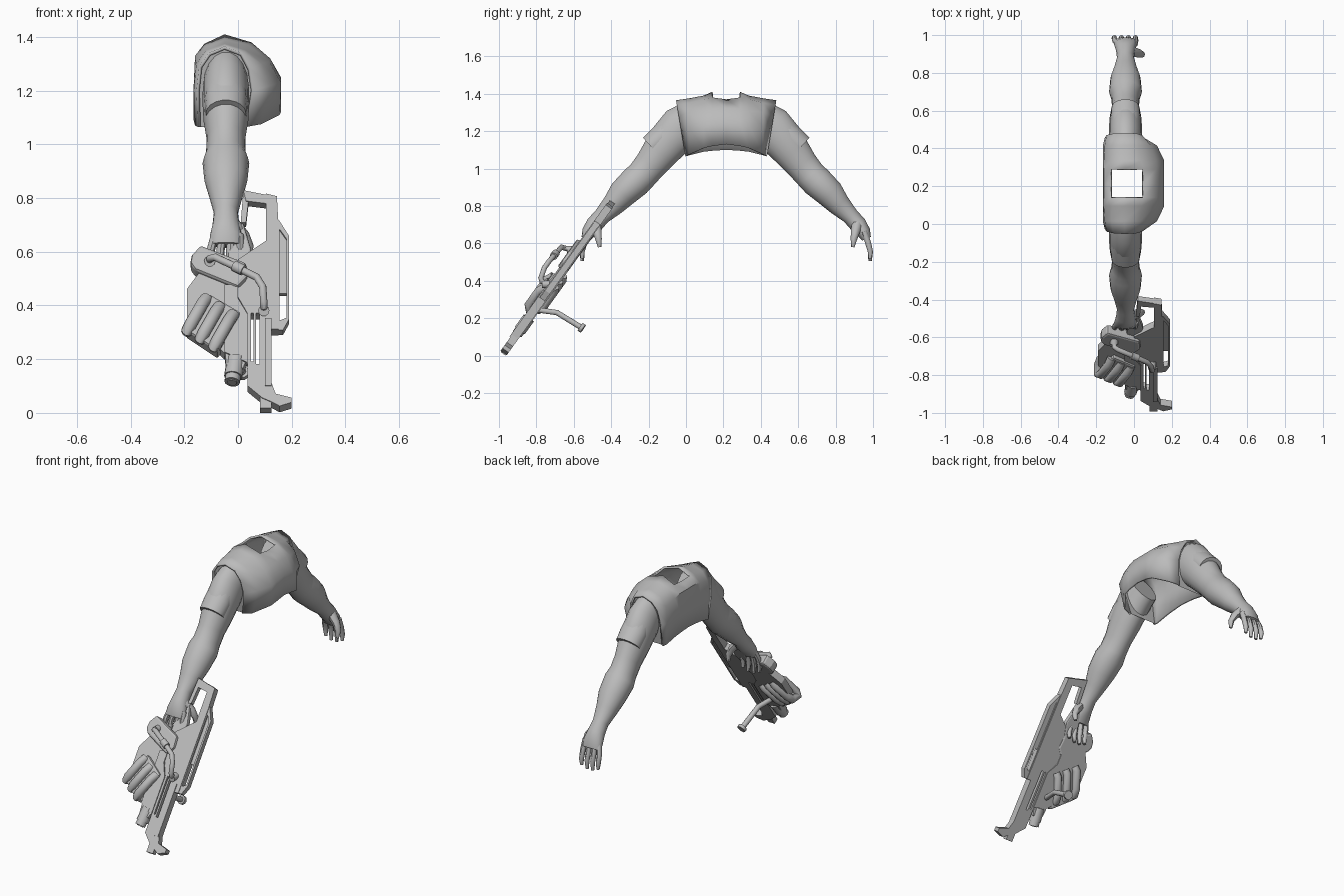
import bpy, bmesh, math
from mathutils import Vector

if "Cube" in bpy.data.objects:
    bpy.data.objects.remove(bpy.data.objects["Cube"])

grey = bpy.data.materials.new("plain_grey")
grey.use_nodes = True
grey.diffuse_color = (0.5, 0.5, 0.5, 1)
grey.node_tree.nodes["Principled BSDF"].inputs["Base Color"].default_value = (0.5, 0.5, 0.5, 1)

MID = 0.215  # mirror plane of the body along y


def make(name, verts, faces, angle=None):
    me = bpy.data.meshes.new(name)
    me.from_pydata([tuple(v) for v in verts], [], faces)
    bm = bmesh.new()
    bm.from_mesh(me)
    bmesh.ops.recalc_face_normals(bm, faces=bm.faces)
    bm.to_mesh(me)
    bm.free()
    me.materials.append(grey)
    ob = bpy.data.objects.new(name, me)
    bpy.context.scene.collection.objects.link(ob)
    if angle:
        bpy.ops.object.select_all(action='DESELECT')
        bpy.context.view_layer.objects.active = ob
        ob.select_set(True)
        bpy.ops.object.shade_smooth_by_angle(angle=math.radians(angle))
    return ob


def tube(name, path, radii, sides=12, ref=(1, 0, 0)):
    """Loft elliptical rings along a path; radii are (across, thick) pairs."""
    pts = [Vector(p) for p in path]
    a, verts, faces = Vector(ref), [], []
    for i, p in enumerate(pts):
        t = Vector()
        if i:
            t += (p - pts[i - 1]).normalized()
        if i < len(pts) - 1:
            t += (pts[i + 1] - p).normalized()
        t.normalize()
        a = (a - t * a.dot(t)).normalized()
        b = t.cross(a)
        ra, rb = radii[i] if isinstance(radii, list) else (radii, radii)
        for k in range(sides):
            w = 2 * math.pi * k / sides
            verts.append(p + a * ra * math.cos(w) + b * rb * math.sin(w))
    for i in range(len(pts) - 1):
        for k in range(sides):
            m = (k + 1) % sides
            faces.append((i * sides + k, i * sides + m, (i + 1) * sides + m, (i + 1) * sides + k))
    faces.append(tuple(range(sides)))
    faces.append(tuple(range(len(verts) - sides, len(verts))))
    return make(name, verts, faces, 45)


# Torso vest: arch sections at growing distance from the mirror plane
arches = [
    (0.0, [(-.165, 1.10), (-.165, 1.22), (-.16, 1.33), (-.125, 1.37), (-.05, 1.38),
           (.05, 1.37), (.12, 1.32), (.16, 1.25), (.16, 1.13)]),
    (.075, [(-.165, 1.095), (-.165, 1.22), (-.16, 1.33), (-.125, 1.375), (-.05, 1.41),
            (.05, 1.38), (.12, 1.32), (.16, 1.24), (.16, 1.12)]),
    (.12, [(-.165, 1.09), (-.165, 1.22), (-.16, 1.32), (-.12, 1.365), (-.05, 1.39),
           (.04, 1.37), (.115, 1.31), (.16, 1.23), (.155, 1.11)]),
    (.2, [(-.16, 1.07), (-.165, 1.2), (-.155, 1.3), (-.12, 1.35), (-.05, 1.375),
          (.03, 1.35), (.09, 1.3), (.122, 1.22), (.085, 1.075)]),
    (.268, [(-.15, 1.065), (-.155, 1.2), (-.145, 1.29), (-.11, 1.34), (-.05, 1.365),
            (.015, 1.34), (.045, 1.28), (.055, 1.2), (.03, 1.065)]),
]
stations = [(-d, s) for d, s in arches[:0:-1]] + arches
verts, faces = [], []
for d, section in stations:
    for x, z in section:
        lean = (1.365 - z) / 0.3 * 0.05 if abs(d) > .25 else 0
        verts.append((x, MID + d - math.copysign(lean, d), z))
for i in range(len(stations) - 1):
    for k in range(8):
        neck = i in (3, 4) and k in (3, 4)
        if not neck:
            faces.append((i * 9 + k, i * 9 + k + 1, i * 9 + k + 10, i * 9 + k + 9))
vest = make("torso_vest", verts, faces, 35)
shell = vest.modifiers.new("thickness", 'SOLIDIFY')
shell.thickness = 0.012

# Arms, hands, side panels and shoulder pads, mirrored about the body
ARM = [(.40, 1.25, .08, .115), (.46, 1.215, .086, .12), (.52, 1.15, .087, .112), (.57, 1.085, .083, .10),
       (.62, 1.02, .072, .088), (.665, .965, .074, .084), (.70, .93, .087, .086), (.77, .865, .08, .078),
       (.82, .805, .062, .062), (.88, .745, .045, .046), (.92, .70, .05, .047),
       (.95, .66, .06, .038), (.965, .625, .06, .026)]
for side, s in (("right", -1), ("left", 1)):
    def at(x, y, z):
        return (x, MID + s * (y - MID), z)
    tube(side + "_arm", [at(-.045, y, z) for y, z, a, b in ARM], [(a, b) for y, z, a, b in ARM], 18)
    # wall of the vest around the arm, set just inside the rim
    panel = [at(x, MID + .255 - (1.365 - z) / 6, z) for x, z in arches[-1][1]]
    make(side + "_arm_panel", panel, [tuple(range(len(panel)))])
    tube(side + "_shoulder_pad", [at(-.045, .515, 1.21), at(-.045, .56, 1.165), at(-.045, .615, 1.115)],
         [(.074, .07), (.08, .072), (.075, .068)], 18)
    for n in range(4):
        x = -.095 + n * .034
        drop = (.015, 0, 0, .015)[n]
        tube(f"{side}_finger_{n + 1}", [at(x * .9, .952, .665), at(x * 1.07, .973, .605), at(x * 1.1, .986, .555),
             at(x * 1.07, .984, .505 + drop)], [(.015, .015), (.0155, .016), (.014, .014), (.009, .009)], 8)
    tube(side + "_thumb", [at(-.015, .915, .70), at(.022, .905, .66), at(.042, .897, .62), at(.04, .892, .58)],
         [(.026, .03), (.022, .024), (.017, .017), (.009, .009)], 8)


# Weapon: everything lies on a sloping plane, h is the distance in front of it
def on_gun(x, z, h):
    return (x, -.985 + .72 * z - h, z)


def plate(name, outline, h0, h1, bevel=0):
    n, mid = len(outline), (h0 + h1) / 2
    verts = [on_gun(x, z + .47 * (h - mid), h) for h in (h0, h1) for x, z in outline]
    faces = [tuple(range(n)), tuple(range(n, 2 * n))]
    faces += [(k, (k + 1) % n, n + (k + 1) % n, n + k) for k in range(n)]
    ob = make(name, verts, faces)
    if bevel:
        m = ob.modifiers.new("edges", 'BEVEL')
        m.width, m.segments = bevel, 2
    return ob


def cut(ob, outline):
    tool = plate("cutter", outline, -.2, .2)
    m = ob.modifiers.new("cut", 'BOOLEAN')
    m.operation, m.object, m.solver = 'DIFFERENCE', tool, 'EXACT'
    bpy.context.view_layer.update()
    me = bpy.data.meshes.new_from_object(ob.evaluated_get(bpy.context.evaluated_depsgraph_get()))
    ob.modifiers.clear()
    ob.data = me
    bpy.data.objects.remove(tool)


def rect(x0, x1, z0, z1):
    return [(x0, z0), (x1, z0), (x1, z1), (x0, z1)]


body = plate("gun_body", [(.105, .805), (.145, .795), (.15, .7), (.15, .3), (.125, .3), (.125, .1), (.14, .06),
             (.2, .045), (.2, .028), (.155, .014), (.125, .03), (.09, .045), (.035, .09), (.035, .36),
             (0, .42), (0, .56), (.105, .63)], -.025, .025)
cut(body, rect(.049, .057, .18, .36))
cut(body, rect(.067, .08, .17, .36))
plate("gun_muzzle", rect(.082, .125, .0095, .05), -.02, .02)
plate("gun_front_ridge", rect(.1, .125, .1, .35), .02, .032)
rail = plate("gun_side_rail", [(.145, .715), (.155, .705), (.19, .65), (.19, .34), (.168, .3), (.145, .3)],
             -.02, .02)
cut(rail, [(.155, .335), (.18, .345), (.18, .64), (.155, .675)])
plate("gun_rail_panel", [(.15, .44), (.183, .44), (.183, .64), (.15, .68)], -.012, .008)

# Stock frame and grip
plate("stock_top_bar", [(.02, .82), (.11, .802), (.11, .77), (.03, .78)], -.02, .02)
plate("stock_strut", [(.02, .82), (.04, .79), (.03, .70), (.01, .70)], -.02, .015)
plate("gun_grip", [(-.03, .70), (.02, .70), (.05, .60), (.02, .52), (-.04, .55)], -.03, .01, .008)

# Housing beside the body
plate("gun_housing", [(-.14, .61), (-.172, .575), (-.178, .545), (-.16, .52), (0, .455), (.035, .49),
      (.03, .545)], -.03, .045, .012)
plate("gun_side_plate", [(-.13, .53), (-.19, .45), (-.19, .34), (-.08, .24), (-.05, .21), (.04, .19),
      (.04, .36), (0, .41), (0, .48)], -.03, .02)
plate("gun_cover", [(-.05, .47), (-.05, .22), (.036, .18), (.036, .36), (.0, .42), (0, .47)], .0, .032)
plate("drum_block", [(-.11, .43), (.01, .36), (-.075, .215), (-.195, .295)], -.03, .045, .01)
for n in range(3):
    x, z = -.118 + n * .05, .425 - n * .03
    front = [(0, 0, .03), (-.015, -.02, .05), (-.058, -.095, .05), (-.07, -.12, .03)]
    back = [(dx, dz, -h * .65) for dx, dz, h in reversed(front)]
    tube(f"drum_rib_{n + 1}", [on_gun(x + dx, z + dz, h) for dx, dz, h in front + back], .024, 10)
plate("barrel_block", [(-.05, .22), (.035, .19), (.02, .155), (-.045, .165)], -.025, .025, .006)
tube("under_barrel", [on_gun(-.008, .20, 0), on_gun(-.018, .135, 0)], .034, 14)
tube("under_barrel_ring", [on_gun(-.018, .14, 0), on_gun(-.022, .115, 0)], .029, 14)
tube("under_barrel_bore", [on_gun(-.02, .125, 0), on_gun(-.0225, .112, 0)], .018, 14)

# Carry handle
tube("carry_handle", [on_gun(-.105, .565, .03), on_gun(-.105, .575, .08), on_gun(-.085, .58, .098),
     on_gun(0, .54, .105), on_gun(.07, .505, .11), on_gun(.092, .47, .11), on_gun(.096, .415, .09),
     on_gun(.096, .395, .07), on_gun(.096, .38, .02)], .014, 10, (0, 0, 1))
tube("handle_collar", [on_gun(-.015, .548, .105), on_gun(.02, .531, .106)], .021, 10, (0, 0, 1))
for x, z in ((-.105, .566), (.096, .381)):
    tube("handle_foot", [on_gun(x, z, .02), on_gun(x, z, .06)], .021, 10)

# Folding rod below the weapon
tube("support_rod", [(-.02, -.80, .245), (0, -.69, .23), (.015, -.56, .15)], .015, 10)
tube("support_rod_foot", [(.015, -.565, .153), (.017, -.55, .143)], .026, 10)
